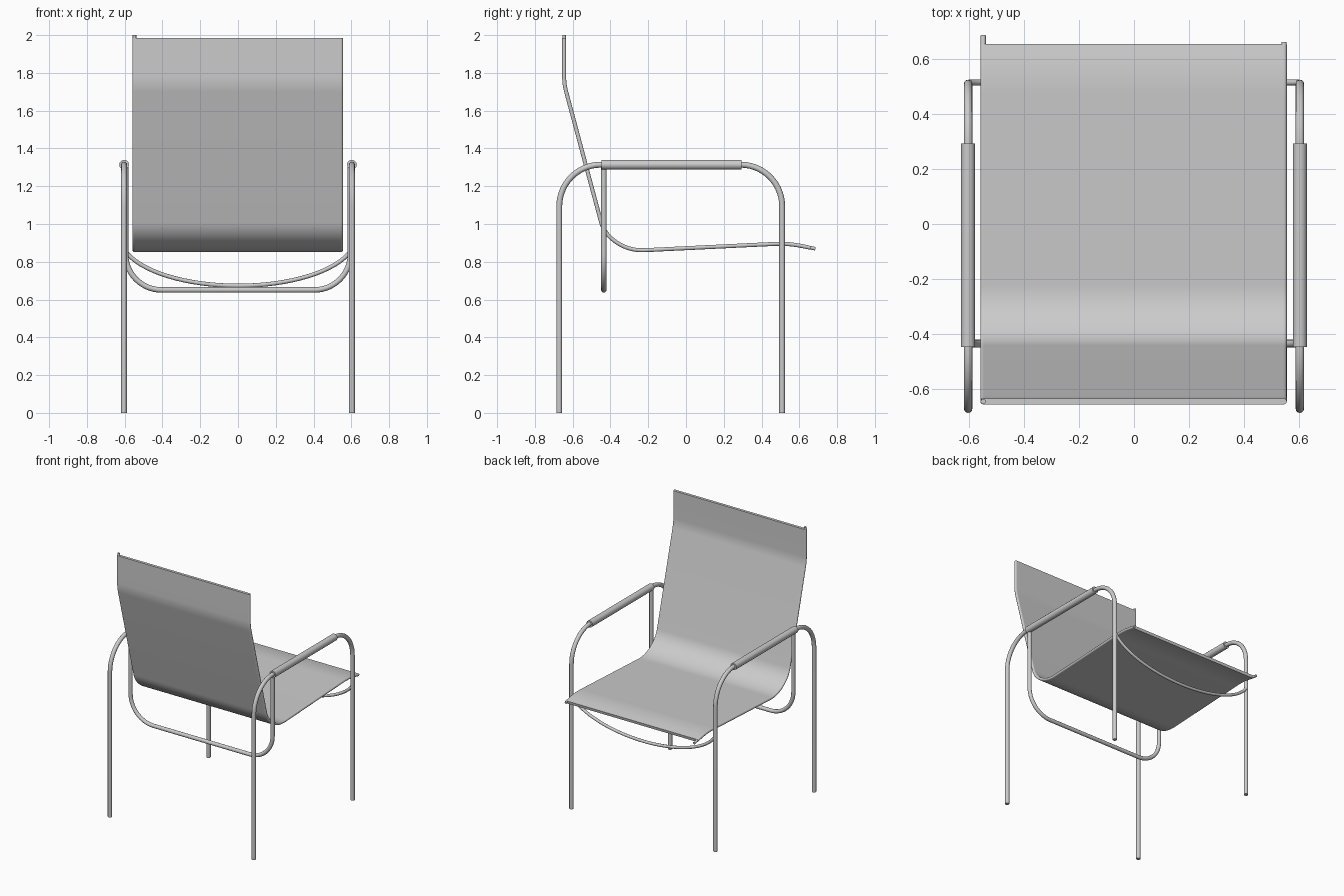
import bpy, bmesh, math
from mathutils import Vector

cube = bpy.data.objects.get("Cube")
if cube:
    bpy.data.objects.remove(cube, do_unlink=True)

# Single satin grey for the whole chair
grey = bpy.data.materials.new("satin_grey")
grey.use_nodes = True
COLOUR = (0.6, 0.6, 0.6, 1)
grey.diffuse_color = COLOUR
grey.node_tree.nodes["Principled BSDF"].inputs["Base Color"].default_value = COLOUR


def rounded(points, radii, steps=10):
    """Polyline whose inner corners are rounded with the given radii."""
    pts = [Vector(p) for p in points]
    out = [pts[0]]
    for a, b, c, r in zip(pts, pts[1:], pts[2:], radii):
        u, v = (a - b).normalized(), (c - b).normalized()
        half = u.angle(v) / 2
        centre = b + (u + v).normalized() * (r / math.sin(half))
        start = b + u * (r / math.tan(half)) - centre
        end = b + v * (r / math.tan(half)) - centre
        sweep = start.angle(end)
        for i in range(steps + 1):
            t = i / steps
            out.append(centre + (start * math.sin((1 - t) * sweep)
                                 + end * math.sin(t * sweep)) / math.sin(sweep))
    return out + [pts[-1]]


def finish(obj):
    """Apply the material and smooth shading with sharp edges kept."""
    obj.data.materials.clear()
    obj.data.materials.append(grey)
    bpy.ops.object.select_all(action='DESELECT')
    obj.select_set(True)
    bpy.context.view_layer.objects.active = obj
    bpy.ops.object.shade_smooth_by_angle(angle=math.radians(40))


def tube(name, points, radius):
    """Round tube with capped ends along a path."""
    curve = bpy.data.curves.new(name, 'CURVE')
    curve.dimensions = '3D'
    curve.bevel_depth = radius
    curve.bevel_resolution = 4
    curve.use_fill_caps = True
    spline = curve.splines.new('POLY')
    spline.points.add(len(points) - 1)
    for sp, p in zip(spline.points, points):
        sp.co = (*p, 1)
    obj = bpy.data.objects.new(name, curve)
    bpy.context.collection.objects.link(obj)
    bpy.ops.object.select_all(action='DESELECT')
    obj.select_set(True)
    bpy.context.view_layer.objects.active = obj
    bpy.ops.object.convert(target='MESH')
    finish(bpy.context.view_layer.objects.active)


def sling_path(front_y, top_z, x=0):
    """Side profile of seat and back, from the front edge to the top."""
    front_z = 0.898 - 0.2 * (front_y - 0.54)
    return rounded([(x, front_y, front_z), (x, 0.54, 0.898), (x, -0.31, 0.857),
                    (x, -0.435, 0.955), (x, -0.645, 1.74), (x, -0.645, top_z)],
                   [0.6, 0.24, 0.18, 0.3])


# Arched side frames with padded armrests
ARM_X, ARM_Z = 0.603, 1.314
BACK_Y, FRONT_Y = -0.671, 0.509
for side, x in (("left", ARM_X), ("right", -ARM_X)):
    arch = [(x, BACK_Y, 0), (x, BACK_Y, ARM_Z), (x, FRONT_Y, ARM_Z), (x, FRONT_Y, 0)]
    tube(side + "_leg_arch", rounded(arch, [0.22, 0.22], 14), 0.0155)
    tube(side + "_armrest", [(x, -0.447, ARM_Z), (x, 0.293, ARM_Z)], 0.026)

# U-shaped support hanging from the armrests
U_Y, U_Z, U_X = -0.435, 0.651, 0.595
tube("back_support", rounded([(-U_X, U_Y, ARM_Z), (-U_X, U_Y, U_Z), (U_X, U_Y, U_Z),
                              (U_X, U_Y, ARM_Z)], [0.19, 0.19], 14), 0.0145)

# Sagging stretcher between the other pair of legs
ARC_END = math.radians(74)
tube("front_stretcher",
     [(0.622 * math.sin(a), 0.514, 0.93 - 0.257 * math.cos(a))
      for a in (ARC_END * i / 16 for i in range(-16, 17))], 0.011)

# Sling sheet: thin section with rounded hems, swept along the side profile
HEM, LEFT_X, RIGHT_X = 0.0105, 0.545, -0.548
section = []
for edge_x, sign in ((LEFT_X, 1), (RIGHT_X, -1)):
    section.append((edge_x - sign * 0.004, sign * HEM))
    for i in range(9):
        a = math.pi * i / 8
        section.append((edge_x + sign * HEM * math.sin(a), sign * HEM * math.cos(a)))
    section.append((edge_x - sign * 0.004, -sign * HEM))

bm = bmesh.new()
path = sling_path(0.652, 1.984)
rings = []
for i, p in enumerate(path):
    along = (path[min(i + 1, len(path) - 1)] - path[max(i - 1, 0)]).normalized()
    normal = along.cross(Vector((1, 0, 0)))
    rings.append([bm.verts.new(Vector((x, p.y, p.z)) + normal * n) for x, n in section])
for a, b in zip(rings, rings[1:]):
    for i in range(len(section)):
        j = (i + 1) % len(section)
        bm.faces.new((a[i], a[j], b[j], b[i]))
bm.faces.new(rings[0])
bm.faces.new(rings[-1])
bmesh.ops.recalc_face_normals(bm, faces=bm.faces)
mesh = bpy.data.meshes.new("sling")
bm.to_mesh(mesh)
bm.free()
sling = bpy.data.objects.new("sling", mesh)
bpy.context.collection.objects.link(sling)
finish(sling)

# Side rods inside the hems, with their tips showing
tube("right_sling_rod", sling_path(0.685, 2.0, RIGHT_X), 0.0095)
tube("left_sling_rod", sling_path(0.66, 1.976, LEFT_X), 0.0095)
